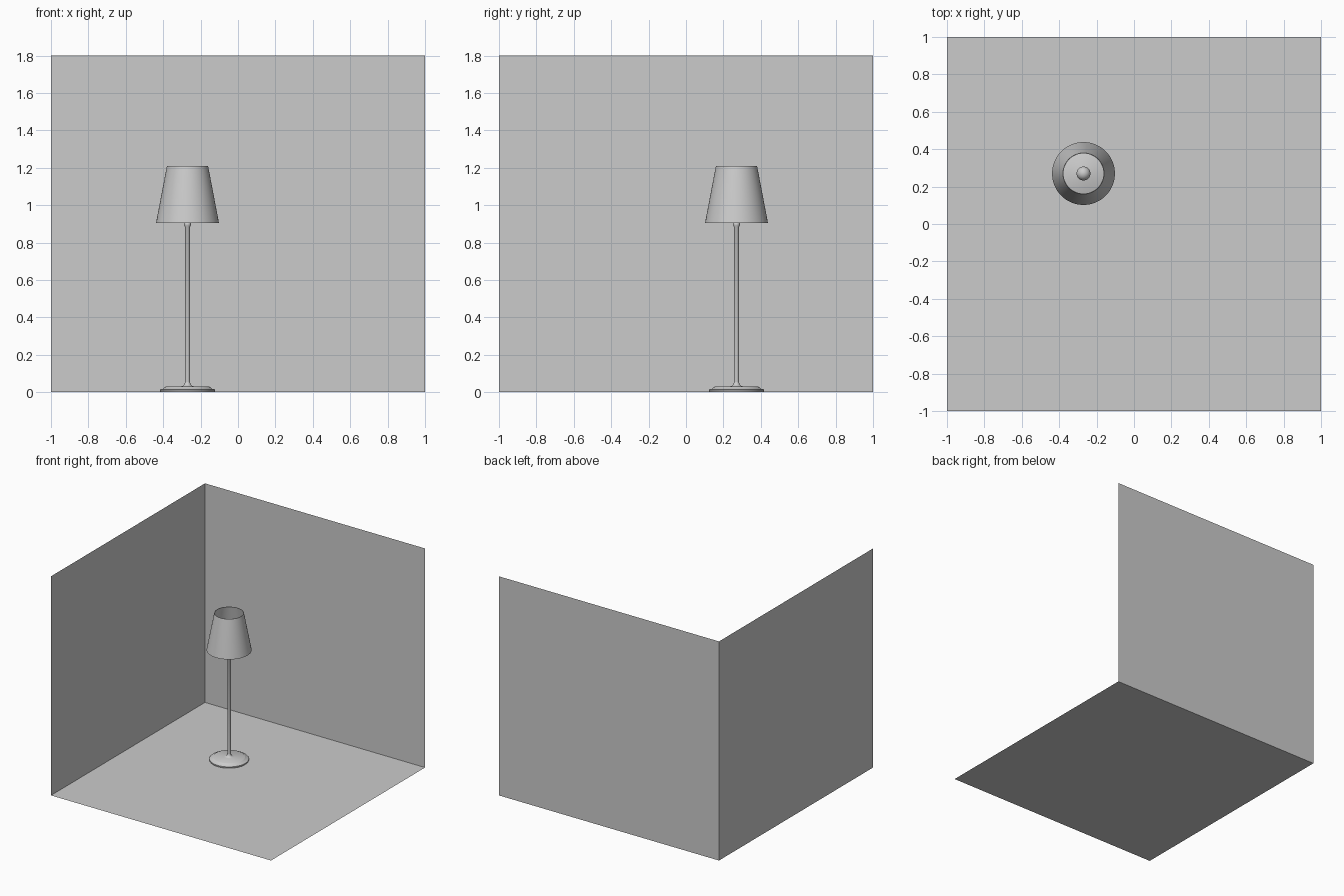
import bpy, bmesh, math

if "Cube" in bpy.data.objects:
    bpy.data.objects.remove(bpy.data.objects["Cube"])

LX, LY = -0.27, 0.27   # lamp axis


def mesh_object(name, bm, loc=(0, 0, 0)):
    mesh = bpy.data.meshes.new(name)
    bm.to_mesh(mesh)
    bm.free()
    ob = bpy.data.objects.new(name, mesh)
    bpy.context.collection.objects.link(ob)
    ob.location = loc
    return ob


def plane(name, corners):
    bm = bmesh.new()
    bm.faces.new([bm.verts.new(c) for c in corners])
    return mesh_object(name, bm)


def lathe(name, profile, steps=48, closed=False, angle=40):
    """Spin an (r, z) profile around the lamp axis."""
    bm = bmesh.new()
    vs = [bm.verts.new((r, 0, z)) for r, z in profile]
    pairs = list(zip(vs, vs[1:])) + ([(vs[-1], vs[0])] if closed else [])
    edges = [bm.edges.new(p) for p in pairs]
    bmesh.ops.spin(bm, geom=vs + edges, cent=(0, 0, 0), axis=(0, 0, 1),
                   angle=math.tau, steps=steps, use_duplicate=False)
    bmesh.ops.remove_doubles(bm, verts=bm.verts, dist=1e-5)
    bmesh.ops.recalc_face_normals(bm, faces=bm.faces)
    ob = mesh_object(name, bm, (LX, LY, 0))
    bpy.ops.object.select_all(action='DESELECT')
    ob.select_set(True)
    bpy.context.view_layer.objects.active = ob
    bpy.ops.object.shade_smooth_by_angle(angle=math.radians(angle))
    return ob


# Room corner: floor and two single-sheet walls
plane("floor", [(-1, -1, 0), (1, -1, 0), (1, 1, 0), (-1, 1, 0)])
plane("back_wall", [(-1, 1, 0), (1, 1, 0), (1, 1, 1.8), (-1, 1, 1.8)])
plane("left_wall", [(-1, -1, 0), (-1, 1, 0), (-1, 1, 1.8), (-1, -1, 1.8)])

# Stepped round foot sweeping up into the pole
lathe("lamp_base", [(0, 0.001), (0.145, 0.001), (0.147, 0.004), (0.147, 0.013),
                    (0.144, 0.016), (0.132, 0.018), (0.122, 0.027),
                    (0.117, 0.030), (0.036, 0.031), (0.023, 0.035),
                    (0.016, 0.043), (0.0135, 0.055), (0, 0.055)])

# Slim pole with a small collar under the shade
lathe("lamp_pole", [(0, 0.05), (0.0135, 0.05), (0.0135, 0.885), (0.018, 0.892),
                    (0.018, 0.903), (0.015, 0.907), (0, 0.907)], steps=32)

# Bulb socket and bulb
lathe("bulb_socket", [(0, 0.905), (0.016, 0.905), (0.018, 0.91),
                      (0.018, 0.96), (0, 0.96)], steps=32)
bulb = [(0.016, 0.955), (0.018, 0.975)]
bulb += [(0.037 * math.cos(math.radians(a)), 1.02 + 0.037 * math.sin(math.radians(a)))
         for a in range(-50, 91, 14)]
bulb[-1] = (0, 1.057)
lathe("bulb", bulb, steps=32)

# Thin tapered shade, open at both ends
lathe("lamp_shade", [(0.165, 0.905), (0.168, 0.905), (0.165, 0.922),
                     (0.113, 1.195), (0.110, 1.21), (0.107, 1.21),
                     (0.110, 1.195), (0.162, 0.922)], steps=64, closed=True)
